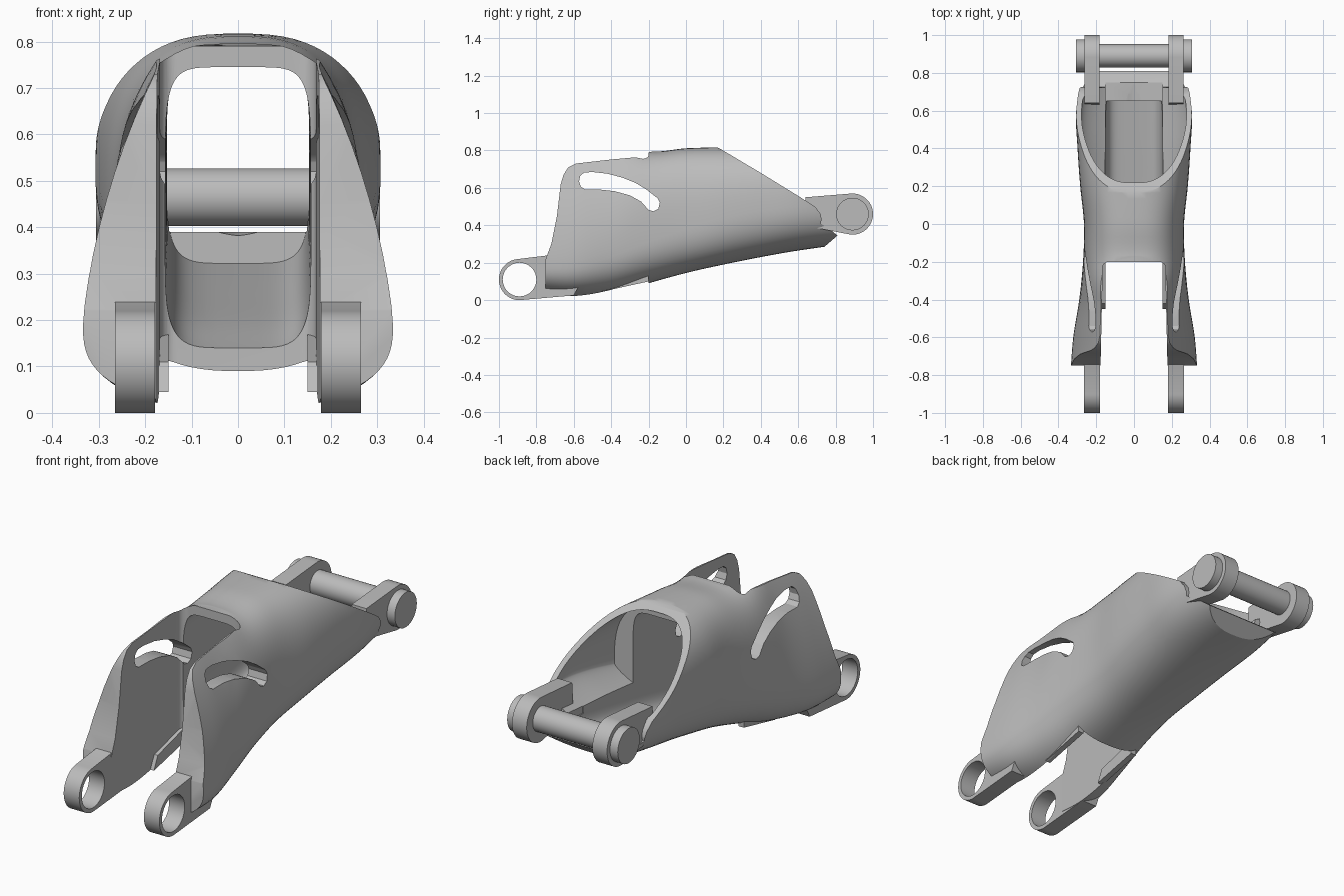
import bpy, bmesh, math

if "Cube" in bpy.data.objects:
    bpy.data.objects.remove(bpy.data.objects["Cube"], do_unlink=True)

grey = bpy.data.materials.new("satin_grey")
grey.use_nodes = True
COLOUR = (0.5, 0.5, 0.5, 1)
grey.diffuse_color = COLOUR
grey.node_tree.nodes["Principled BSDF"].inputs["Base Color"].default_value = COLOUR


def make(name, rings):
    """Skin a row of equal closed rings and cap both ends."""
    bm = bmesh.new()
    rows = [[bm.verts.new(p) for p in ring] for ring in rings]
    n = len(rows[0])
    for a, b in zip(rows, rows[1:]):
        for i in range(n):
            j = (i + 1) % n
            bm.faces.new((a[i], a[j], b[j], b[i]))
    bm.faces.new(rows[0])
    bm.faces.new(rows[-1])
    bmesh.ops.recalc_face_normals(bm, faces=bm.faces)
    me = bpy.data.meshes.new(name)
    bm.to_mesh(me)
    bm.free()
    me.materials.append(grey)
    ob = bpy.data.objects.new(name, me)
    bpy.context.collection.objects.link(ob)
    return ob


def prism(name, outline, x0, x1):
    """Extrude a side outline of (y, z) points across x."""
    return make(name, [[(x, y, z) for y, z in outline] for x in (x0, x1)])


def spline(rows, steps=6):
    """Catmull-Rom interpolation of parameter rows."""
    out = []
    for i in range(len(rows) - 1):
        quad = (rows[max(i - 1, 0)], rows[i], rows[i + 1], rows[min(i + 2, len(rows) - 1)])
        for k in range(steps):
            t = k / steps
            out.append([b + 0.5 * t * (c - a + t * (2 * a - 5 * b + 4 * c - d
                        + t * (3 * (b - c) + d - a))) for a, b, c, d in zip(*quad)])
    return out + [list(rows[-1])]


def loft(name, stations, low_power, count=72):
    """Stations: y, half width, bottom, widest height, top, upper roundness."""
    rings = []
    for y, w, bottom, mid, top, power in spline(stations):
        ring = []
        for i in range(count):
            a = 2 * math.pi * (i + 0.5) / count
            c, s = math.cos(a), math.sin(a)
            e = 2 / (power if s > 0 else low_power)
            h = (top - mid) if s > 0 else (mid - bottom)
            ring.append((math.copysign(w * abs(c) ** e, c), y,
                         mid + math.copysign(h * abs(s) ** e, s)))
        rings.append(ring)
    return make(name, rings)


def arc(cy, cz, r, start, end, n=32):
    angles = [math.radians(start + (end - start) * i / n) for i in range(n + 1)]
    return [(cy + r * math.cos(a), cz + r * math.sin(a)) for a in angles]


def boolean(target, cutter, operation):
    mod = target.modifiers.new("cut", "BOOLEAN")
    mod.operation, mod.solver, mod.object = operation, "EXACT", cutter
    bpy.context.view_layer.update()
    dg = bpy.context.evaluated_depsgraph_get()
    me = bpy.data.meshes.new_from_object(target.evaluated_get(dg))
    target.modifiers.clear()
    target.data = me
    bpy.data.objects.remove(cutter, do_unlink=True)


# Outer shell
skin = [
    (-0.80, 0.337, 0.02, 0.18, 0.90, 1.6),
    (-0.60, 0.322, 0.005, 0.19, 0.93, 1.6),
    (-0.40, 0.290, 0.03, 0.25, 0.90, 1.9),
    (-0.20, 0.270, 0.09, 0.33, 0.80, 2.8),
    (0.00, 0.265, 0.145, 0.40, 0.812, 2.8),
    (0.20, 0.285, 0.19, 0.46, 0.818, 2.8),
    (0.40, 0.299, 0.23, 0.50, 0.82, 2.8),
    (0.60, 0.306, 0.265, 0.52, 0.82, 2.8),
    (0.85, 0.270, 0.30, 0.52, 0.82, 2.8)]
shell = loft("shell", skin, 2.5)

# Side silhouette trims the arm fronts, the slanted rear mouth and the chin
outline = [(-0.75, -0.1), (-0.75, 0.22), (-0.72, 0.30), (-0.69, 0.45), (-0.67, 0.62),
           (-0.655, 0.67), (-0.63, 0.71), (-0.59, 0.73), (-0.4, 0.752), (-0.22, 0.768),
           (-0.2, 0.79), (0.0, 0.83), (0.15, 0.825), (0.19, 0.805), (0.4, 0.68), (0.6, 0.557),
           (0.69, 0.50), (0.72, 0.46), (0.725, 0.43), (0.72, 0.41), (0.78, 0.37),
           (0.81, 0.345), (0.74, 0.285), (0.7, -0.1)]
boolean(shell, prism("trim", outline, -0.6, 0.6), "INTERSECT")

# Hollow interior with rounded roof corners
cavity = [
    (-0.40, 0.158, 0.09, 0.40, 0.74, 6),
    (-0.20, 0.157, 0.14, 0.42, 0.745, 6),
    (0.00, 0.155, 0.195, 0.45, 0.75, 6),
    (0.30, 0.153, 0.255, 0.50, 0.76, 6),
    (0.65, 0.152, 0.322, 0.55, 0.80, 6)]
boolean(shell, loft("cavity", cavity, 5), "DIFFERENCE")
boolean(shell, prism("mouth", [(0.6, 0.39), (1, 0.39), (1, 0.9), (0.6, 0.9)],
                     -0.152, 0.152), "DIFFERENCE")

# Dished rear mouth leaving a thin rim
dish = [(y, w - 0.028, 0.33 + 0.08 * y, mid, top - 0.03, power)
        for y, w, bottom, mid, top, power in skin[5:]]
boolean(shell, loft("dish", dish, 1.4), "DIFFERENCE")

# Open slot between the two arms, with rounded inner corners
half = [(0.182, -1.1), (0.176, -0.7), (0.168, -0.35)]
half += [(0.133 + x, -0.235 + y) for x, y in arc(0, 0, 0.035, 0, 90, 8)]
plan = half + [(-x, y) for x, y in reversed(half)]
boolean(shell, make("slot", [[(x, y, z) for x, y in plan] for z in (-0.2, 1.1)]), "DIFFERENCE")

# Curved guide window through both sides
window = [(-0.572, 0.635), (-0.565, 0.665), (-0.545, 0.682), (-0.5, 0.685), (-0.42, 0.676),
          (-0.34, 0.655), (-0.27, 0.627), (-0.21, 0.59), (-0.15, 0.543), (-0.14, 0.52),
          (-0.148, 0.488), (-0.175, 0.475), (-0.2, 0.482), (-0.24, 0.527), (-0.3, 0.56),
          (-0.38, 0.582), (-0.46, 0.591), (-0.54, 0.591), (-0.562, 0.606)]
boolean(shell, prism("window", window, -0.6, 0.6), "DIFFERENCE")

# Hinge lugs and inner rails, the same on both sides
front_lug = arc(-0.89, 0.11, 0.11, 95, 270) + [(-0.6, 0.025), (-0.55, 0.12), (-0.68, 0.26),
                                               (-0.73, 0.24)]
rear_lug = arc(0.89, 0.46, 0.11, -95, 95) + [(0.64, 0.55), (0.63, 0.42), (0.70, 0.385)]
rail = [(-0.45, 0.045), (-0.2, 0.10), (-0.2, 0.17), (-0.42, 0.11)]
for side, word in ((1, "left"), (-1, "right")):
    lug = prism(word + "_front_lug", front_lug, side * 0.179, side * 0.265)
    boolean(lug, prism("bore", arc(-0.89, 0.11, 0.09, 0, 348.75, 31), -0.5, 0.5), "DIFFERENCE")
    prism(word + "_rear_lug", rear_lug, side * 0.182, side * 0.263)
    prism(word + "_rail", rail, side * 0.15, side * 0.18)
    prism(word + "_pin_head", arc(0.89, 0.46, 0.087, 0, 352.5, 47), side * 0.26, side * 0.306)

# Hinge pin
prism("hinge_pin", arc(0.89, 0.465, 0.062, 0, 352.5, 47), -0.2, 0.2)

for ob in bpy.context.scene.objects:
    if ob.type == "MESH":
        bpy.ops.object.select_all(action="DESELECT")
        ob.select_set(True)
        bpy.context.view_layer.objects.active = ob
        bpy.ops.object.shade_smooth_by_angle(angle=math.radians(32))
